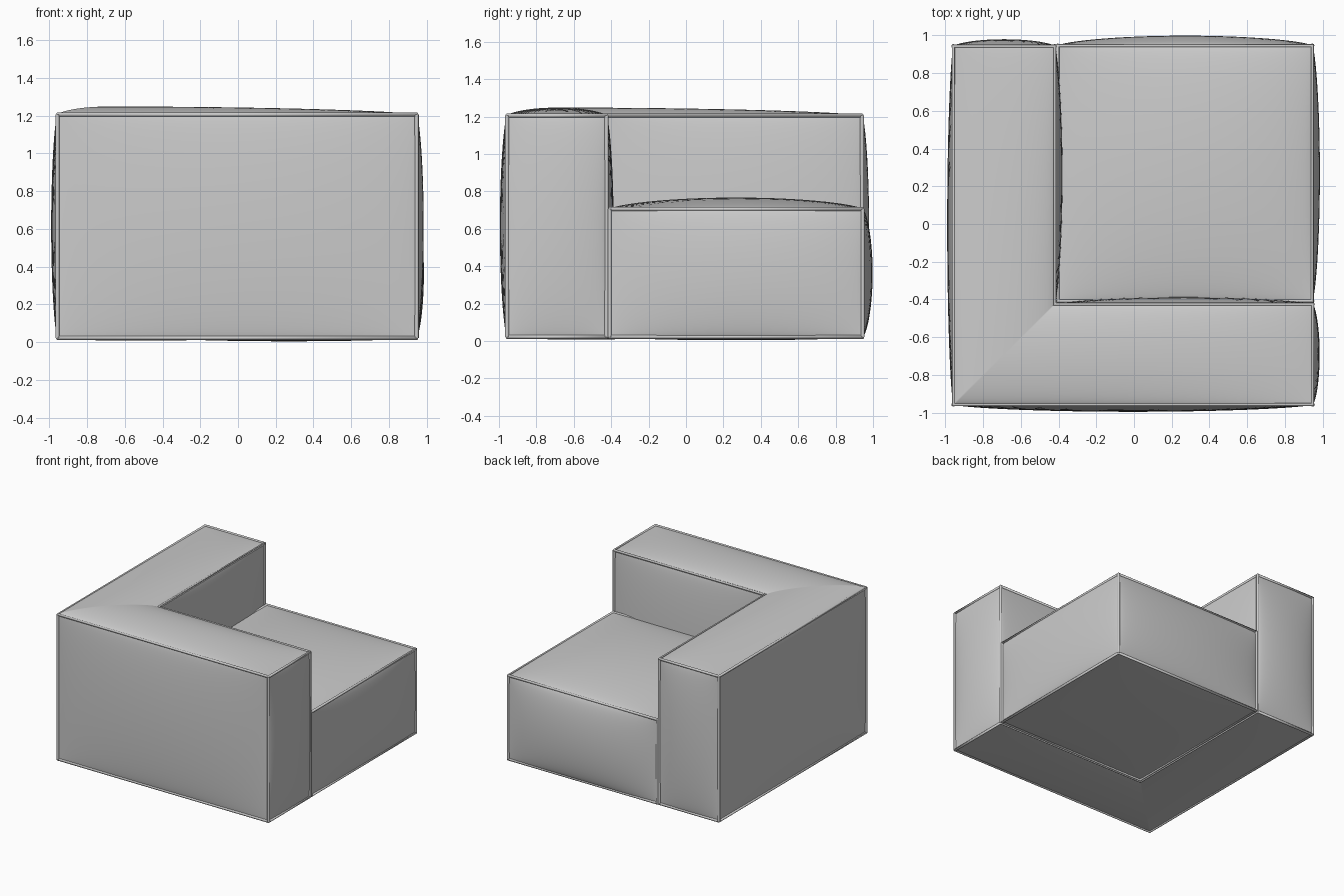
import bpy, bmesh, math
from mathutils import Vector

if "Cube" in bpy.data.objects:
    bpy.data.objects.remove(bpy.data.objects["Cube"])

N = 28          # panel subdivisions
PIPE = 0.011    # piping radius


def bulge(t):
    return max(0.0, 1 - (2 * t - 1) ** 2) ** 0.65


def panel(bm, a, b, c, d, puff, mitred=False):
    """Puffed quad a-b-c-d; a mitred panel stays full along its b-c edge."""
    a, b, c, d, puff = map(Vector, (a, b, c, d, puff))
    steps = [(1 - math.cos(math.pi * i / N)) / 2 for i in range(N + 1)]
    rows = []
    for s in steps:
        row = []
        for t in steps:
            p = a.lerp(b, s).lerp(d.lerp(c, s), t)
            row.append(bm.verts.new(p + puff * bulge(t) * bulge(s / 2 if mitred else s)))
        rows.append(row)
    for i in range(N):
        for j in range(N):
            bm.faces.new((rows[i][j], rows[i + 1][j], rows[i + 1][j + 1], rows[i][j + 1]))


def finish(bm, name):
    bmesh.ops.remove_doubles(bm, verts=bm.verts, dist=0.0002)
    bmesh.ops.recalc_face_normals(bm, faces=bm.faces)
    me = bpy.data.meshes.new(name)
    bm.to_mesh(me)
    bm.free()
    ob = bpy.data.objects.new(name, me)
    bpy.context.collection.objects.link(ob)
    bpy.ops.object.select_all(action='DESELECT')
    ob.select_set(True)
    bpy.context.view_layer.objects.active = ob
    bpy.ops.object.shade_smooth_by_angle(angle=math.radians(35))


def piping(name, outline, z0, z1):
    """Welt cord along the top and bottom outline and every upright edge."""
    cu = bpy.data.curves.new(name, 'CURVE')
    cu.dimensions = '3D'
    cu.bevel_depth = PIPE
    cu.bevel_resolution = 3
    cu.use_fill_caps = True
    paths = [([(x, y, z) for x, y in outline], True) for z in (z0, z1)]
    paths += [([(x, y, z0), (x, y, z1)], False) for x, y in outline]
    for pts, closed in paths:
        sp = cu.splines.new('POLY')
        sp.points.add(len(pts) - 1)
        for q, co in zip(sp.points, pts):
            q.co = (*co, 1)
        sp.use_cyclic_u = closed
    bpy.context.collection.objects.link(bpy.data.objects.new(name, cu))


def walls(bm, outline, puffs, z0, z1):
    """Upright panels along a counter-clockwise outline."""
    for i, h in enumerate(puffs):
        (x0, y0), (x1, y1) = outline[i], outline[(i + 1) % len(outline)]
        n = Vector((y1 - y0, x0 - x1, 0)).normalized() * h
        panel(bm, (x0, y0, z0), (x1, y1, z0), (x1, y1, z1), (x0, y0, z1), n)


# L-shaped corner backrest
z0, z1 = 0.022, 1.205
L = [(-0.957, -0.957), (0.947, -0.957), (0.947, -0.425),
     (-0.42, -0.425), (-0.42, 0.942), (-0.957, 0.942)]
bm = bmesh.new()
walls(bm, L, [0.038, 0.037, 0.038, 0.042, 0.037, 0.033], z0, z1)
for z, h in ((z1, 0.043), (z0, -0.013)):
    P = [(x, y, z) for x, y in L]
    panel(bm, P[1], P[0], P[3], P[2], (0, 0, h), True)
    panel(bm, P[5], P[0], P[3], P[4], (0, 0, h), True)
finish(bm, "corner_backrest")
piping("backrest_piping", L, z0, z1)

# Seat block
z1 = 0.705
S = [(-0.403, -0.408), (0.945, -0.408), (0.945, 0.945), (-0.403, 0.945)]
bm = bmesh.new()
walls(bm, S, [0.015, 0.04, 0.053, 0.015], z0, z1)
for z, h in ((z1, 0.062), (z0, -0.018)):
    panel(bm, *[(x, y, z) for x, y in S], (0, 0, h))
finish(bm, "seat")
piping("seat_piping", S, z0, z1)
